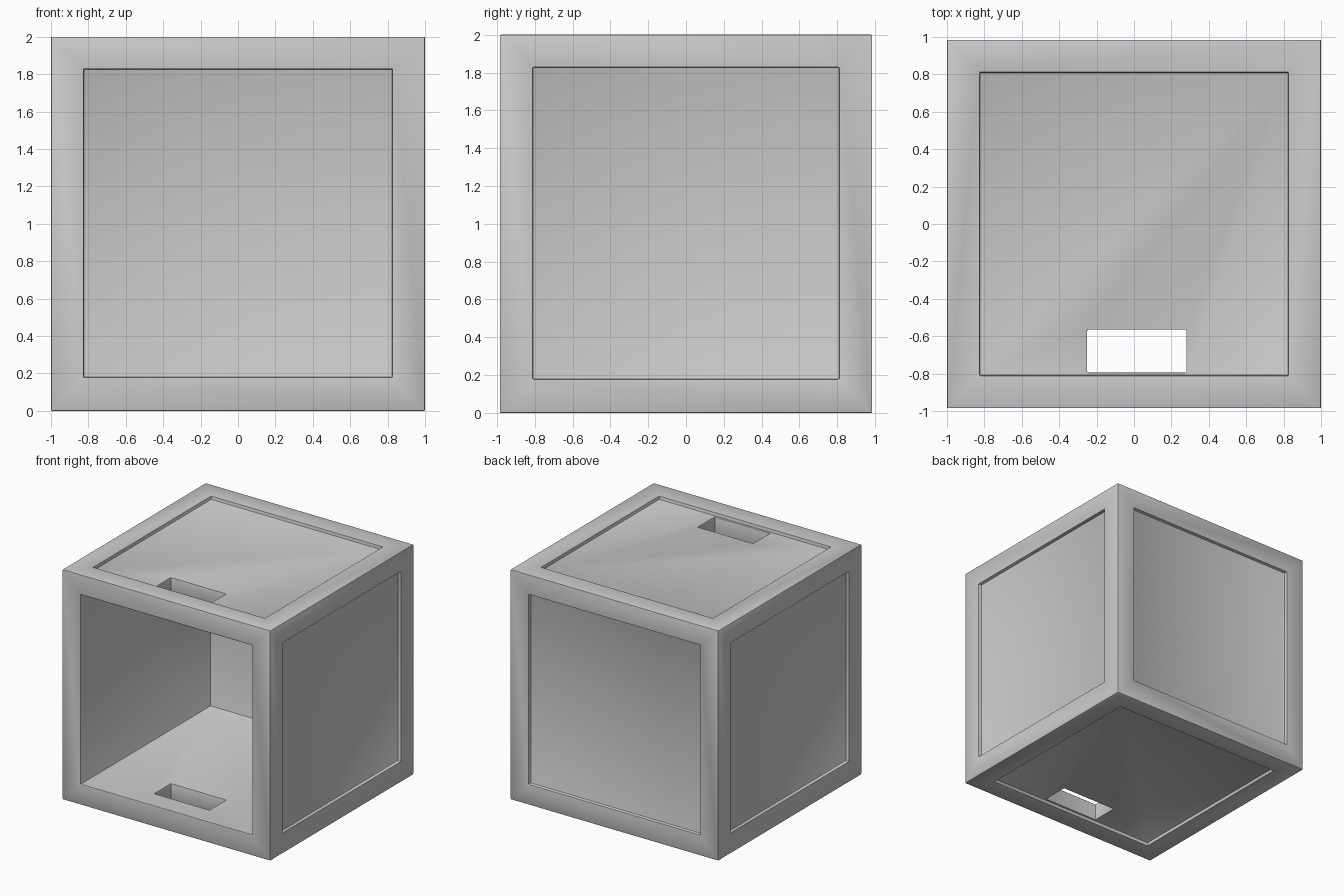
import bpy
from mathutils import Vector

default = bpy.data.objects.get("Cube")
if default:
    bpy.data.objects.remove(default, do_unlink=True)

HX, HY, H = 1.0, 0.985, 2.0        # outer half width, half depth, height
PX, PY, Z0, Z1 = 0.825, 0.81, 0.178, 1.828   # panel limits inside the frame
RECESS = 0.03
OVER = 0.1                         # cutter overshoot

grey = bpy.data.materials.new("light grey")
grey.use_nodes = True
colour = (0.6, 0.6, 0.6, 1)
grey.diffuse_color = colour
grey.node_tree.nodes["Principled BSDF"].inputs["Base Color"].default_value = colour


def box(name, low, high):
    low, high = Vector(low), Vector(high)
    bpy.ops.mesh.primitive_cube_add(size=1, location=(low + high) / 2)
    obj = bpy.context.object
    obj.name = name
    obj.scale = high - low
    bpy.ops.object.transform_apply(location=True, rotation=False, scale=True)
    obj.data.materials.append(grey)
    return obj


def cut(target, low, high):
    cutter = box("cutter", low, high)
    mod = target.modifiers.new("cut", "BOOLEAN")
    mod.operation = "DIFFERENCE"
    mod.solver = "EXACT"
    mod.object = cutter
    bpy.context.view_layer.objects.active = target
    bpy.ops.object.modifier_apply(modifier=mod.name)
    bpy.data.objects.remove(cutter, do_unlink=True)


# Outer block
crate = box("open_crate", (-HX, -HY, 0), (HX, HY, H))

# Cavity, open at the front
cut(crate, (-PX, -HY - OVER, Z0), (PX, 0.8, Z1))

# Recessed panels on the sides, back, top and bottom
for s in (-1, 1):
    a, b = sorted((s * (HX - RECESS), s * (HX + OVER)))
    cut(crate, (a, -PY, Z0), (b, PY, Z1))
cut(crate, (-PX, HY - RECESS, Z0), (PX, HY + OVER, Z1))
for a, b in ((-OVER, RECESS), (H - RECESS, H + OVER)):
    cut(crate, (-PX, -PY, a), (PX, PY, b))

# Slots through the top and bottom panels
for a, b in ((-OVER, Z0 + OVER), (Z1 - OVER, H + OVER)):
    cut(crate, (-0.25, -0.795, a), (0.28, -0.565, b))

# Slightly softened edges
bpy.ops.object.select_all(action="DESELECT")
crate.select_set(True)
bpy.context.view_layer.objects.active = crate
bevel = crate.modifiers.new("soft_edges", "BEVEL")
bevel.width = 0.006
bevel.segments = 2
bevel.limit_method = "ANGLE"
bpy.ops.object.modifier_apply(modifier=bevel.name)
bpy.ops.object.shade_smooth_by_angle()
